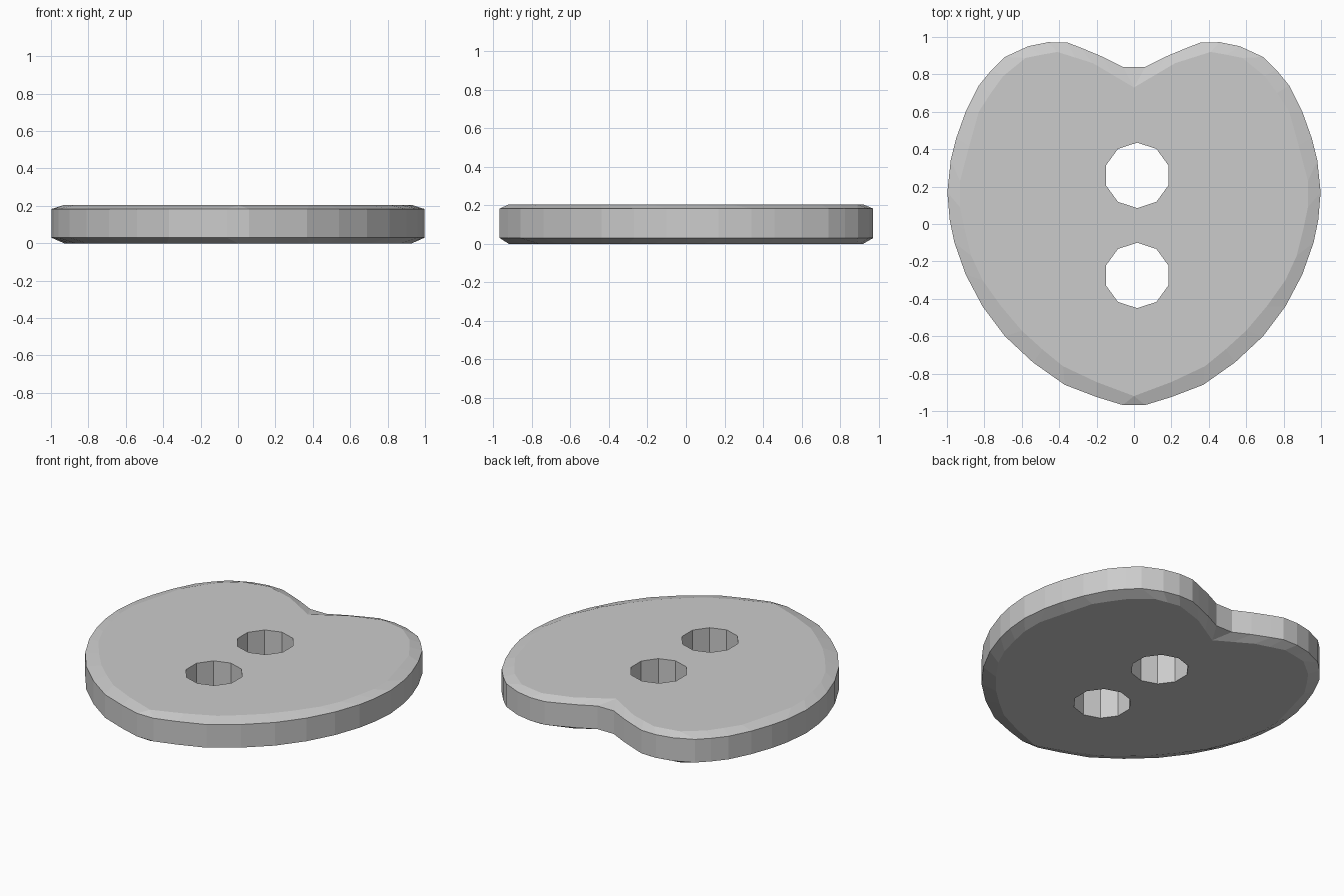
import bpy, bmesh, math

# Right half of the heart, cleft to tip: side wall point (x, y), flat face point (x, y)
HALF = [
    (0.06, 0.84, 0.00, 0.73), (0.17, 0.895, 0.11, 0.795), (0.285, 0.943, 0.22, 0.86),
    (0.355, 0.97, 0.315, 0.89), (0.46, 0.972, 0.41, 0.92), (0.567, 0.95, 0.495, 0.905),
    (0.69, 0.893, 0.58, 0.888), (0.76, 0.825, 0.70, 0.79), (0.83, 0.74, 0.765, 0.70),
    (0.90, 0.60, 0.83, 0.60), (0.95, 0.46, 0.88, 0.42), (0.98, 0.34, 0.93, 0.23),
    (0.998, 0.17, 0.93, 0.09), (0.985, 0.02, 0.905, -0.03), (0.96, -0.10, 0.87, -0.17),
    (0.90, -0.27, 0.81, -0.30), (0.81, -0.44, 0.71, -0.44), (0.69, -0.60, 0.60, -0.57),
    (0.54, -0.74, 0.49, -0.67), (0.37, -0.86, 0.38, -0.76), (0.20, -0.925, 0.20, -0.845),
    (0.06, -0.968, 0.00, -0.92),
]
wall = [(p[0], p[1]) for p in HALF] + [(-p[0], p[1]) for p in reversed(HALF)]
face = [(p[2], p[3]) for p in HALF] + [(-p[2], p[3]) for p in reversed(HALF)]

bm = bmesh.new()


def ring(points, z):
    return [bm.verts.new((x, y, z)) for x, y in points]


def skin(a, b):
    n = len(a)
    for i in range(n):
        j = (i + 1) % n
        bm.faces.new((a[i], a[j], b[j], b[i]))


# Chamfered rim
rings = [ring(face, 0), ring(wall, 0.03), ring(wall, 0.183), ring(face, 0.205)]
for a, b in zip(rings, rings[1:]):
    skin(a, b)

# Two ten-sided thread holes
for cy in (0.26, -0.275):
    circle = [(0.017 + 0.175 * math.sin(math.tau * i / 10),
               cy + 0.175 * math.cos(math.tau * i / 10)) for i in range(10)]
    skin(ring(circle, 0), ring(circle, 0.205))

# Flat bottom and top around the holes
bmesh.ops.remove_doubles(bm, verts=bm.verts[:], dist=0.0005)
for z in (0, 0.205):
    rim = [e for e in bm.edges if e.is_boundary
           and all(abs(v.co.z - z) < 1e-4 for v in e.verts)]
    bmesh.ops.triangle_fill(bm, edges=rim, use_beauty=True, normal=(0, 0, 1))
bmesh.ops.recalc_face_normals(bm, faces=bm.faces[:])

mesh = bpy.data.meshes.new("heart_button")
bm.to_mesh(mesh)
bm.free()
bpy.context.collection.objects.link(bpy.data.objects.new("heart_button", mesh))
